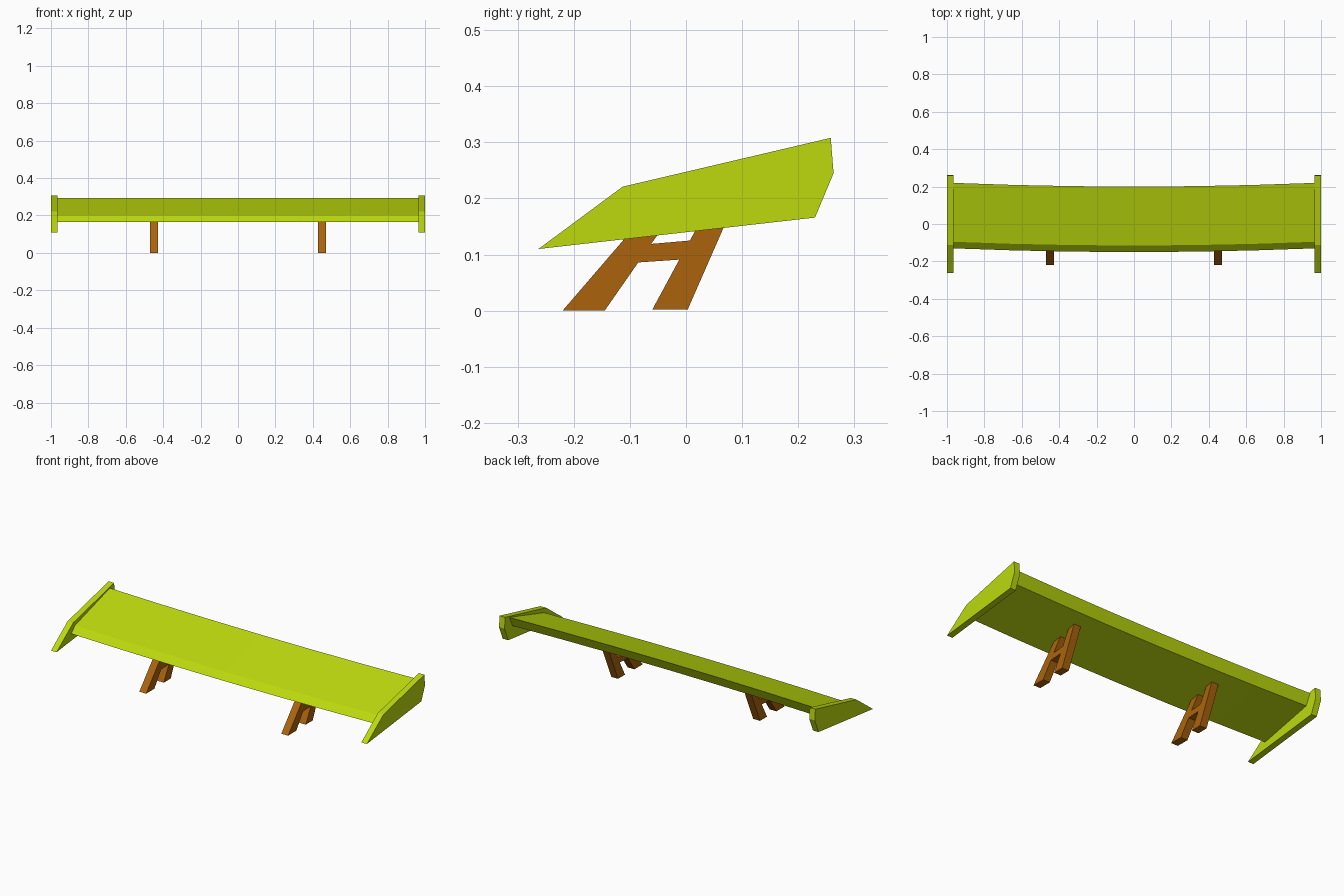
import bpy
import bmesh

if "Cube" in bpy.data.objects:
    bpy.data.objects.remove(bpy.data.objects["Cube"], do_unlink=True)


def make_material(name, color):
    mat = bpy.data.materials.new(name)
    mat.use_nodes = True
    mat.diffuse_color = color
    mat.node_tree.nodes["Principled BSDF"].inputs["Base Color"].default_value = color
    return mat


lime = make_material("lime green", (0.51, 0.70, 0.004, 1))
brown = make_material("wood brown", (0.41, 0.127, 0.004, 1))


def loft(name, profile, stations, material):
    """Sweep a (y, z) profile through stations of (x, y offset)."""
    bm = bmesh.new()
    rings = [[bm.verts.new((x, y + shift, z)) for y, z in profile]
             for x, shift in stations]
    count = len(profile)
    for a, b in zip(rings, rings[1:]):
        for i in range(count):
            j = (i + 1) % count
            bm.faces.new((a[i], a[j], b[j], b[i]))
    bm.faces.new(rings[0])
    bm.faces.new(rings[-1])
    bmesh.ops.recalc_face_normals(bm, faces=bm.faces)
    mesh = bpy.data.meshes.new(name)
    bm.to_mesh(mesh)
    bm.free()
    mesh.materials.append(material)
    obj = bpy.data.objects.new(name, mesh)
    bpy.context.collection.objects.link(obj)
    return obj


# Wing blade, bowed gently forward at the middle
blade = [(-0.13, 0.165), (-0.095, 0.20), (0.22, 0.293), (0.19, 0.233)]
half, steps = 0.97, 6
stations = []
for i in range(steps + 1):
    t = 2 * i / steps - 1
    stations.append((half * t, -0.02 * (1 - t * t)))
loft("wing_blade", blade, stations, lime)

# End plates and two-legged supports on both sides
plate = [(-0.263, 0.11), (-0.113, 0.221), (0.258, 0.308),
         (0.263, 0.245), (0.23, 0.166)]
support = [(-0.22, 0.0), (-0.145, 0.0), (-0.085, 0.086), (-0.012, 0.091),
           (-0.06, 0.002), (0.003, 0.002), (0.067, 0.148), (0.095, 0.215),
           (0.05, 0.205), (0.007, 0.125), (-0.062, 0.119), (-0.012, 0.19),
           (-0.065, 0.18)]
for side, s in (("left", 1), ("right", -1)):
    loft(side + "_end_plate", plate, [(s * 0.965, 0), (s * 1.0, 0)], lime)
    loft(side + "_support", support, [(s * 0.428, 0), (s * 0.471, 0)], brown)
